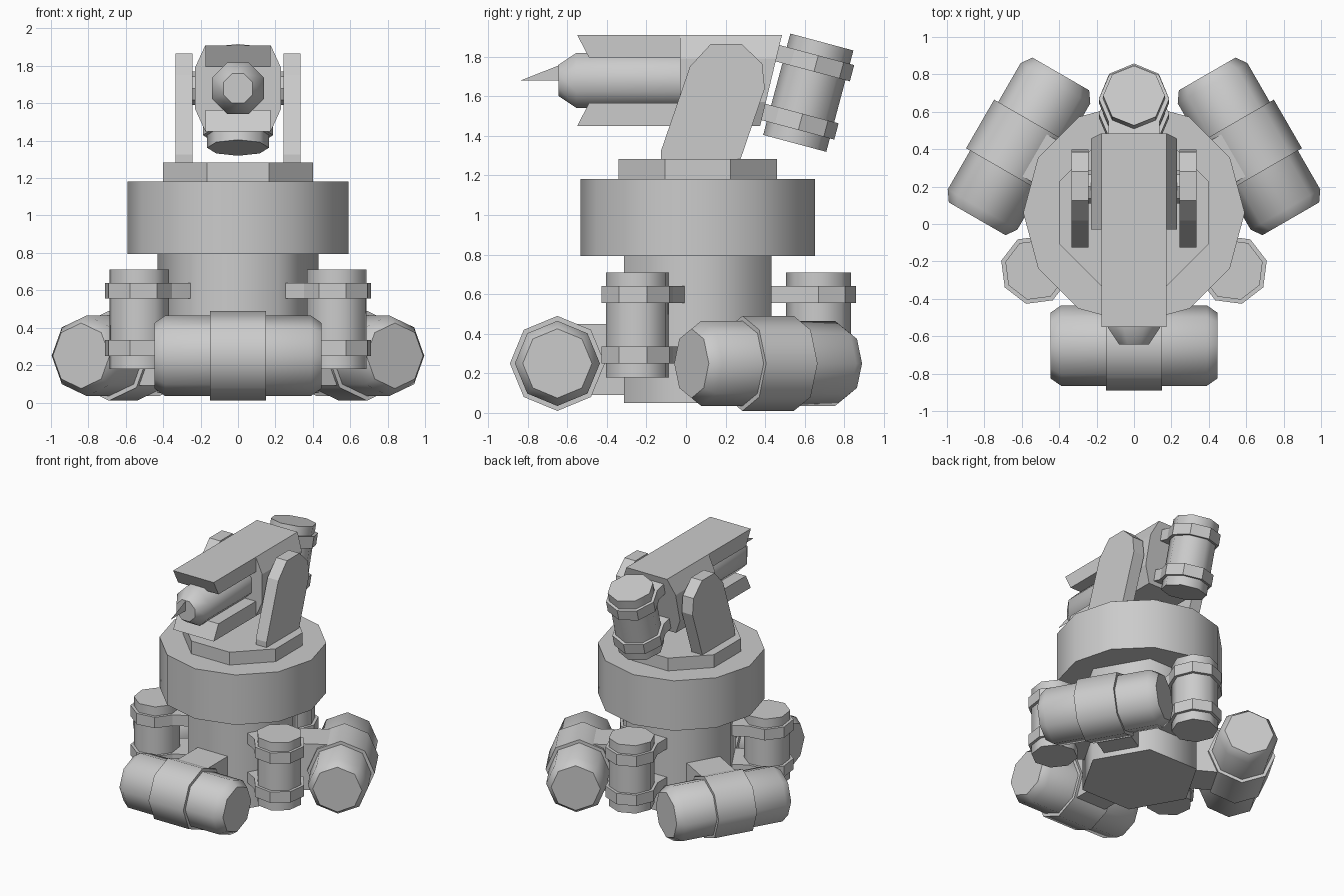
import bpy, bmesh
from math import sin, cos, pi, radians
from mathutils import Matrix, Vector

if "Cube" in bpy.data.objects:
    bpy.data.objects.remove(bpy.data.objects["Cube"])

CY = 0.06  # turret axis sits slightly behind the origin
AXIS = Matrix.Translation((0, CY, 0))


def finish(name, bm, mat, smooth=0):
    bmesh.ops.recalc_face_normals(bm, faces=bm.faces[:])
    bm.transform(mat)
    me = bpy.data.meshes.new(name)
    bm.to_mesh(me)
    bm.free()
    ob = bpy.data.objects.new(name, me)
    bpy.context.collection.objects.link(ob)
    if smooth:
        bpy.ops.object.select_all(action='DESELECT')
        ob.select_set(True)
        bpy.context.view_layer.objects.active = ob
        bpy.ops.object.shade_smooth_by_angle(angle=radians(smooth))
    return ob


def loft(name, loops, mat=Matrix(), smooth=0):
    """Bridge a list of equal-length point loops and cap both ends."""
    bm = bmesh.new()
    rows = [[bm.verts.new(p) for p in loop] for loop in loops]
    n = len(rows[0])
    for a, b in zip(rows, rows[1:]):
        for i in range(n):
            j = (i + 1) % n
            bm.faces.new((a[i], a[j], b[j], b[i]))
    bm.faces.new(rows[0])
    bm.faces.new(rows[-1])
    return finish(name, bm, mat, smooth)


def turned(name, profile, n, mat=Matrix(), phase=0, smooth=0):
    """n-sided solid around z from (radius, z) pairs."""
    return loft(name, [[(r * cos(phase + 2 * pi * i / n), r * sin(phase + 2 * pi * i / n), z)
                        for i in range(n)] for r, z in profile], mat, smooth)


def box(name, x0, x1, y0, y1, z0, z1, mat=Matrix()):
    return loft(name, [[(x0, y0, z), (x1, y0, z), (x1, y1, z), (x0, y1, z)] for z in (z0, z1)], mat)


def side_extrude(name, yz, x0, x1):
    return loft(name, [[(x, y, z) for y, z in yz] for x in (x0, x1)])


def canister(name, mat):
    """Octagonal canister with two clamps whose arms reach towards local -y."""
    turned(name, [(0.165, -0.265), (0.165, 0.265)], 8, mat, smooth=50)
    for s, tag in ((1, "upper"), (-1, "lower")):
        a, b = sorted((s * 0.11, s * 0.195))
        turned(f"{name}_{tag}_clamp", [(0.188, a), (0.188, b)], 8, mat)
        box(f"{name}_{tag}_clamp_arm", -0.137, 0.137, -0.24, 0, a, b, mat)


# Column and rotating rings
turned("column", [(0.43, 0.05), (0.43, 0.80)], 6, AXIS, smooth=62)
turned("turret_ring", [(0.592, 0.793), (0.592, 1.183)], 12, AXIS, smooth=32)
turned("turret_plate", [(0.4 / cos(pi / 8), 1.18), (0.4 / cos(pi / 8), 1.283)], 8, AXIS, pi / 8)

# Three horizontal tanks with brackets, and three upright canisters between them
for k in range(3):
    spin = AXIS @ Matrix.Rotation(k * 2 * pi / 3, 4, 'Z')
    lay = spin @ Matrix.Translation((0, -0.71, 0.25)) @ Matrix.Rotation(pi / 2, 4, 'Y')
    turned(f"tank_{k}", [(0.175, -0.447), (0.215, -0.39), (0.215, 0.39), (0.175, 0.447)],
           8, lay, smooth=50)
    turned(f"tank_band_{k}", [(0.24, -0.15), (0.24, 0.15)], 8, lay, smooth=50)
    box(f"tank_bracket_{k}", -0.13, 0.13, -0.68, -0.35, 0.09, 0.45, spin)
    canister(f"canister_{k}", spin @ Matrix.Translation((0, 0.61, 0.445)))

# Yoke plates and pivot
yoke = [(-0.126, 1.28), (-0.126, 1.325), (0.02, 1.75), (0.126, 1.865), (0.28, 1.865),
        (0.385, 1.765), (0.398, 1.64), (0.275, 1.28)]
for s, side in ((-1, "left"), (1, "right")):
    side_extrude(f"yoke_{side}", yoke, s * 0.242, s * 0.335)
    turned(f"pivot_{side}", [(0.09, 0.2), (0.09, 0.27)], 8,
           Matrix.Translation((0, 0.2, 1.68)) @ Matrix.Rotation(s * pi / 2, 4, 'Y'))

# Gun housing: chamfered section with a slanted back
section = [(-0.175, 1.91), (-0.23, 1.79), (-0.23, 1.57), (-0.175, 1.45),
           (0.175, 1.45), (0.23, 1.57), (0.23, 1.79), (0.175, 1.91)]
loft("gun_housing", [[(x, -0.03, z) for x, z in section],
                     [(x, 0.485 - 0.24 * (1.91 - z), z) for x, z in section]])
side_extrude("upper_rail", [(-0.55, 1.91), (-0.49, 1.795), (0, 1.795), (0, 1.91)], -0.175, 0.175)
side_extrude("lower_rail", [(-0.55, 1.45), (-0.49, 1.565), (0, 1.565), (0, 1.45)], -0.175, 0.175)

# Barrel with tapered muzzle and thin sight blade
turned("barrel", [(0.15, 0.0), (0.15, 0.555), (0.085, 0.645)], 8,
       Matrix.Translation((0, 0, 1.68)) @ Matrix.Rotation(pi / 2, 4, 'X'), pi / 8, smooth=50)
blade = bmesh.new()
blade.faces.new([blade.verts.new(p) for p in ((0, -0.64, 1.757), (0, -0.835, 1.68), (0, -0.58, 1.68))])
finish("muzzle_blade", blade, Matrix())

# Tilted canister behind the gun
canister("rear_canister", Matrix.Translation((0, 0.618, 1.618)) @ Matrix.Rotation(radians(-15), 4, 'X'))
